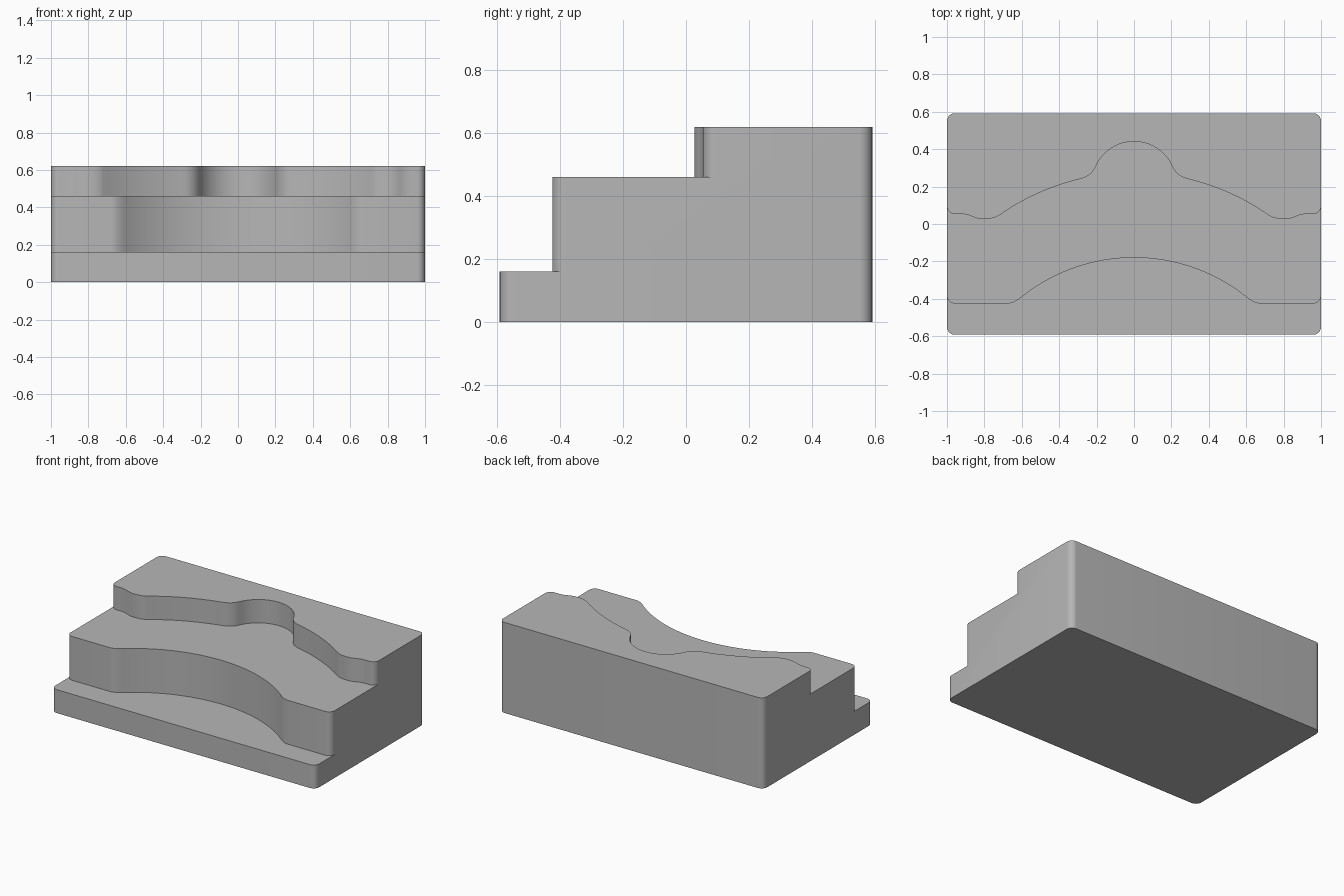
import bpy
import bmesh
from math import sin, cos, asin, pi

cube = bpy.data.objects.get("Cube")
if cube:
    bpy.data.objects.remove(cube, do_unlink=True)

HALF_X, HALF_Y, HEIGHT = 1.0, 0.592, 0.62
ROUND = 0.042

grey = bpy.data.materials.new("plain grey")
grey.use_nodes = True
grey.diffuse_color = (0.47, 0.47, 0.47, 1)
grey.node_tree.nodes["Principled BSDF"].inputs["Base Color"].default_value = (0.47, 0.47, 0.47, 1)


def arc(cx, cy, r, a0, a1, n):
    return [(cx + r * cos(a0 + (a1 - a0) * i / n),
             cy + r * sin(a0 + (a1 - a0) * i / n)) for i in range(n + 1)]


def crown(cy, r, x0, x1, n):
    """Arc of a circle centred on x = 0, from x0 to x1."""
    return arc(0, cy, r, pi / 2 - asin(x0 / r), pi / 2 - asin(x1 / r), n)


def blend(a, c, b, n=8):
    """Curved blend from a to b, steered by c."""
    return [tuple((1 - t) ** 2 * p + 2 * t * (1 - t) * q + t * t * s
                  for p, q, s in zip(a, c, b)) for t in (i / n for i in range(n + 1))]


def prism(name, outline, z0, z1):
    pts = []
    for p in outline:
        if not pts or abs(p[0] - pts[-1][0]) + abs(p[1] - pts[-1][1]) > 1e-4:
            pts.append(p)
    bm = bmesh.new()
    base = bm.faces.new([bm.verts.new((x, y, z0)) for x, y in pts])
    ext = bmesh.ops.extrude_face_region(bm, geom=[base])
    top = [v for v in ext["geom"] if isinstance(v, bmesh.types.BMVert)]
    bmesh.ops.translate(bm, verts=top, vec=(0, 0, z1 - z0))
    bmesh.ops.recalc_face_normals(bm, faces=bm.faces)
    mesh = bpy.data.meshes.new(name)
    bm.to_mesh(mesh)
    bm.free()
    mesh.materials.append(grey)
    obj = bpy.data.objects.new(name, mesh)
    bpy.context.collection.objects.link(obj)
    return obj


def step_cutter(name, half, z):
    """Removes everything in front of a mirrored step edge, above z."""
    edge = half + [(-x, y) for x, y in reversed(half[:-1])]
    end_y = half[0][1]
    outline = [(-1.2, -0.8), (1.2, -0.8), (1.2, end_y)] + edge + [(-1.2, end_y)]
    cutter = prism(name, outline, z, 1.0)
    cutter.hide_render = True
    return cutter


# Block with rounded upright corners
cx, cy = HALF_X - ROUND, HALF_Y - ROUND
corners = []
for k, (sx, sy) in enumerate([(1, 1), (-1, 1), (-1, -1), (1, -1)]):
    corners += arc(sx * cx, sy * cy, ROUND, k * pi / 2, (k + 1) * pi / 2, 8)
block = prism("stepped_block", corners, 0, HEIGHT)

# Lower step edge: flat ends and one wide arch
lower_arch = crown(-1.142, 0.962, 0.595, 0, 24)
lower_edge = arc(cx, -0.383, ROUND, 0, -pi / 2, 8)
lower_edge += blend((0.675, -0.425), (0.641, -0.425), lower_arch[0])
lower_edge += lower_arch

# Upper step edge: wavy ends, a shallow arch and a round central recess
shoulder = crown(-0.98, 1.254, 0.72, 0.29, 16)
recess = crown(0.217, 0.224, 0.205, 0, 14)
upper_edge = arc(cx, 0.096, ROUND, 0, -pi / 2, 8)
upper_edge += blend((0.925, 0.054), (0.895, 0.053), (0.865, 0.040))
upper_edge += blend((0.865, 0.040), (0.835, 0.027), (0.81, 0.027))
upper_edge += blend((0.81, 0.027), (0.75, 0.026), shoulder[0])
upper_edge += shoulder
upper_edge += blend(shoulder[-1], (0.229, 0.254), recess[0])
upper_edge += recess

# Cut both steps out of the block
bpy.context.view_layer.objects.active = block
for name, half, z in (("lower_step_cutter", lower_edge, 0.16),
                      ("upper_step_cutter", upper_edge, 0.46)):
    cutter = step_cutter(name, half, z)
    mod = block.modifiers.new(name, "BOOLEAN")
    mod.operation = "DIFFERENCE"
    mod.solver = "EXACT"
    mod.object = cutter
    bpy.ops.object.modifier_apply(modifier=mod.name)
    bpy.data.objects.remove(cutter, do_unlink=True)

block.data.materials.clear()
block.data.materials.append(grey)
for face in block.data.polygons:
    face.material_index = 0

bpy.ops.object.select_all(action="DESELECT")
block.select_set(True)
bpy.ops.object.shade_smooth_by_angle(angle=pi / 6)
